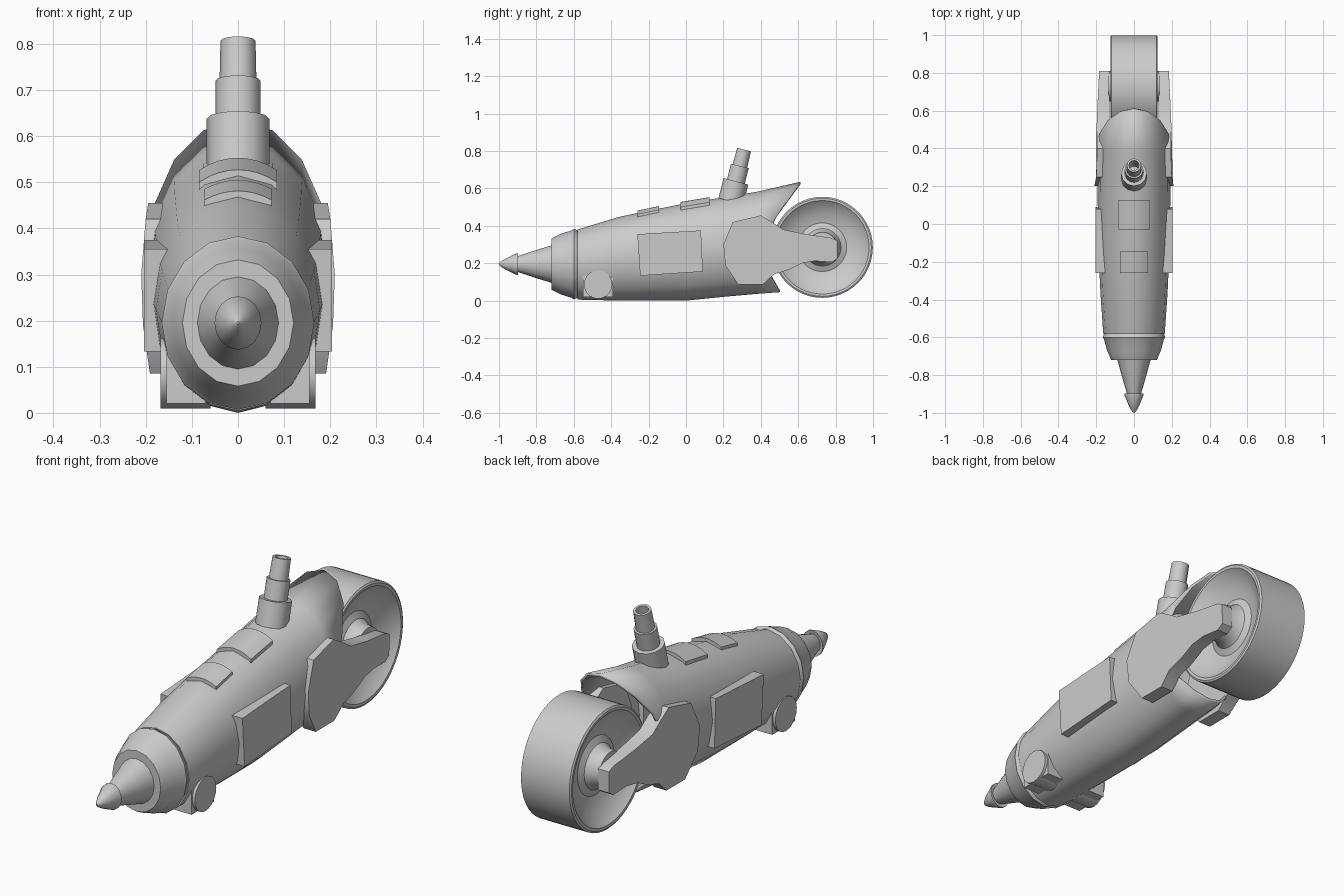
import bpy, bmesh
from math import sin, cos, pi, radians, sqrt
from mathutils import Vector

cube = bpy.data.objects.get("Cube")
if cube:
    bpy.data.objects.remove(cube, do_unlink=True)


def loft(name, rings, caps=(True, True), closed=False, angle=35, mirror=False):
    """Skin a list of point rings, optionally capped, looped or mirrored in x."""
    bm = bmesh.new()
    rows = [[bm.verts.new(p) for p in ring] for ring in rings]
    pairs = list(zip(rows, rows[1:]))
    if closed:
        pairs.append((rows[-1], rows[0]))
    for a, b in pairs:
        n = len(a)
        for i in range(n):
            j = (i + 1) % n
            bm.faces.new((a[i], a[j], b[j], b[i]))
    if not closed:
        for row, cap in zip((rows[0], rows[-1]), caps):
            if cap:
                bm.faces.new(row)
    bmesh.ops.recalc_face_normals(bm, faces=bm.faces)
    mesh = bpy.data.meshes.new(name)
    bm.to_mesh(mesh)
    bm.free()
    mesh.shade_smooth()
    mesh.set_sharp_from_angle(angle=radians(angle))
    obj = bpy.data.objects.new(name, mesh)
    bpy.context.collection.objects.link(obj)
    if mirror:
        obj.modifiers.new("Mirror", 'MIRROR')
    return obj


def ring(centre, u, v, n):
    """Ellipse of n points spanned by half-axes u and v."""
    c, u, v = Vector(centre), Vector(u), Vector(v)
    return [c + u * sin(2 * pi * i / n) + v * cos(2 * pi * i / n) for i in range(n)]


def prism(name, outline, x0, x1, **kw):
    return loft(name, [[(x, y, z) for y, z in outline] for x in (x0, x1)], mirror=True, **kw)


# Hull: stations of y, bottom, top, half width
STATIONS = [(-.58, .005, .38, .163), (-.36, 0, .447, .178), (-.18, 0, .485, .186),
            (0, 0, .52, .19), (.2, .02, .552, .194), (.38, .036, .582, .196)]
SIDES = 16


def rear_edge(z):
    return max(.43, .46 + .7 * (z - .42), .45 + .55 * (.14 - z))


hull_rings = [ring((0, y, (lo + hi) / 2), (w, 0, 0), (0, 0, (hi - lo) / 2), SIDES)
              for y, lo, hi, w in STATIONS]
tail = ring((0, 0, .34), (.196, 0, 0), (0, 0, .295), SIDES)
hull_rings.append([Vector((p.x, rear_edge(p.z), p.z)) for p in tail])
hull = loft("hull", hull_rings, caps=(True, False), angle=40)
shell = hull.modifiers.new("Shell", 'SOLIDIFY')
shell.thickness = .012
shell.offset = -1

# Stepped nose: y and vertical radius
NOSE = [(-.57, .165), (-.58, .18), (-.6, .188), (-.612, .18), (-.67, .162), (-.72, .137),
        (-.72, .1), (-.81, .072), (-.9, .042), (-.897, .058), (-.905, .058),
        (-.96, .032), (-.99, .014), (-1, .003)]
loft("nose_cone", [ring((0, y, .195), (r * .88, 0, 0), (0, 0, r), SIDES) for y, r in NOSE])


# Curved hatches following the top of the hull
def hull_top(x, y):
    for a, b in zip(STATIONS, STATIONS[1:]):
        if a[0] <= y <= b[0]:
            t = (y - a[0]) / (b[0] - a[0])
            lo, hi, w = [p + (q - p) * t for p, q in zip(a[1:], b[1:])]
            return (lo + hi) / 2 + (hi - lo) / 2 * sqrt(1 - (x / w) ** 2)


def hatch(name, half, y0, y1):
    xs = [half * (i / 4 - 1) for i in range(9)]
    rows = []
    for y in (y0, y1):
        upper = [(x, y, hull_top(x, y) + .013) for x in xs]
        lower = [(x, y, hull_top(x, y) - .025) for x in reversed(xs)]
        rows.append(upper + lower)
    loft(name, rows)


hatch("front_hatch", .073, -.26, -.145)
hatch("rear_hatch", .085, -.03, .125)

# Exhaust stack: distance along the tilted axis and radius, open at the top
axis = Vector((0, .25, .97)).normalized()
side = Vector((0, axis.z, -axis.y))
STACK = [(-.03, .068), (.08, .068), (.08, .049), (.165, .049), (.165, .04),
         (.255, .038), (.255, .027), (.13, .027)]
loft("exhaust_stack", [ring(Vector((0, .247, .56)) + axis * d, (r, 0, 0), side * r, 12)
                       for d, r in STACK])

# Side panels
prism("side_panel", [(-.26, .355), (.08, .375), (.09, .155), (-.245, .133)], .15, .204)

# Front roller pods
POD = [(-.55, .02), (-.55, .13), (-.5, .2), (-.44, .2), (-.39, .13), (-.39, .02)]
prism("roller_housing", POD, .07, .155)
loft("roller", [ring((x, -.47, .086), (0, .076, 0), (0, 0, .076), 20) for x in (.06, .168)],
     mirror=True)

# Rear wheel: closed profile of x and radius with dished faces and a flared hub
HALF = [(.12, .27), (.125, .262), (.124, .25), (.105, .23), (.075, .18),
        (.062, .13), (.075, .1), (.1, .085), (.135, .08), (.135, .02)]
profile = HALF + [(-x, r) for x, r in reversed(HALF)]
loft("rear_wheel", [ring((x, .729, .285), (0, r, 0), (0, 0, r), 48) for x, r in profile],
     closed=True)

# Swing arms: thick outline with a gently bulged outer face
ARM = [(.2, .3), (.25, .42), (.4, .455), (.46, .42), (.52, .38), (.64, .355), (.78, .335),
       (.81, .32), (.81, .225), (.78, .205), (.69, .212), (.62, .2), (.55, .165),
       (.47, .14), (.41, .085), (.28, .085), (.21, .19)]


def arm_outer(y, z):
    return .21 - .5 * (z - .28) ** 2 - .06 * max(0, y - .4)


inner = [(.13, y, z) for y, z in ARM]
outer = [(arm_outer(y, z), y, z) for y, z in ARM]
loft("swing_arm", [inner, outer], mirror=True)
